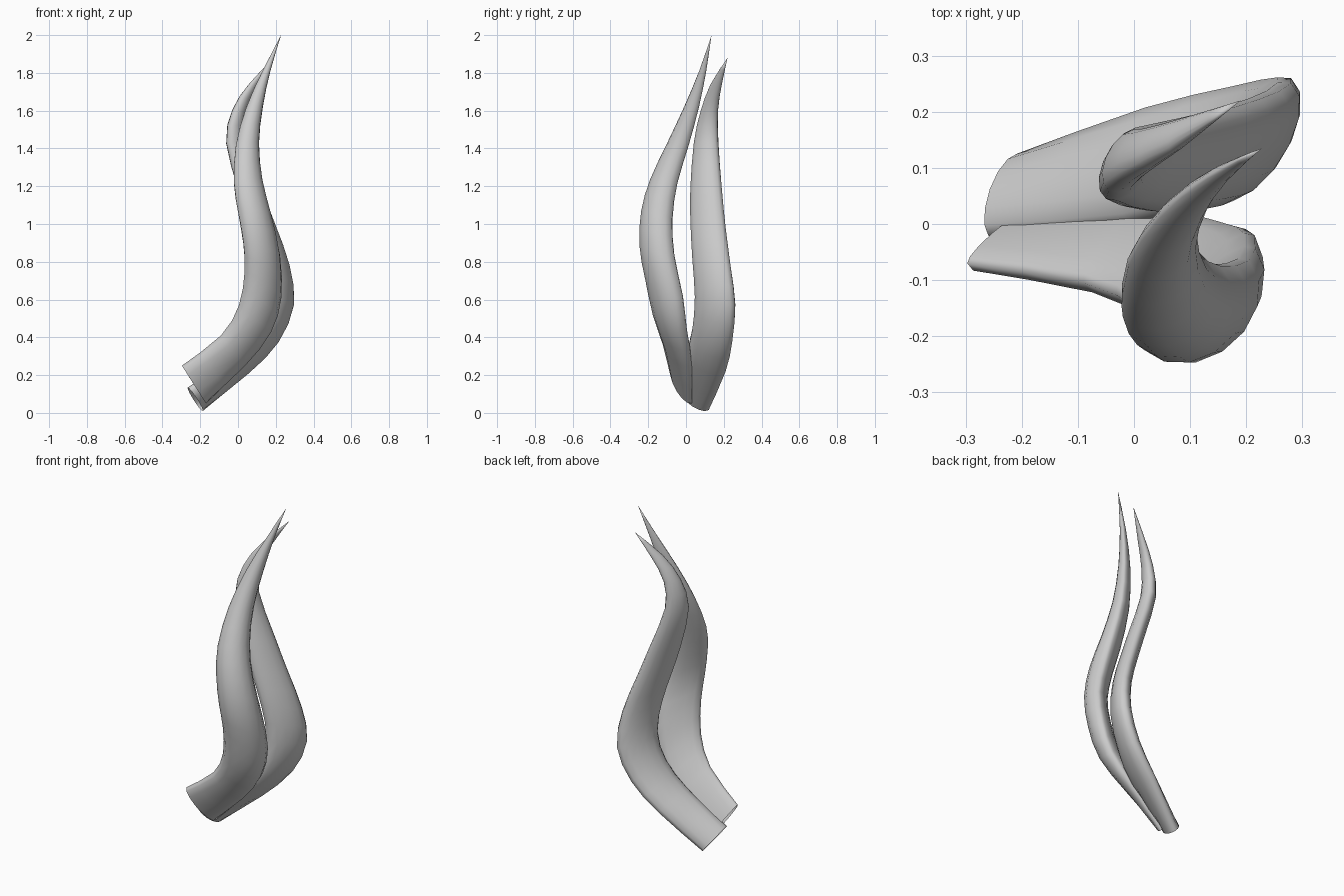
import bpy, bmesh, math
from mathutils import Vector

if "Cube" in bpy.data.objects:
    bpy.data.objects.remove(bpy.data.objects["Cube"])

ARC = 7    # faces across each side of a blade
SUB = 2    # steps between stations

# Stations: left rim xyz, right rim xyz, bulge on the outer side
front = [
    (-.297, -.07, .25, -.17, .03, .05, .045),
    (-.09, -.105, .41, .03, .03, .25, .065),
    (.005, -.15, .57, .165, .00, .43, .085),
    (.035, -.195, .75, .215, -.02, .61, .09),
    (.03, -.225, .90, .205, -.065, .83, .09),
    (.005, -.215, 1.06, .155, -.075, 1.03, .09),
    (-.02, -.165, 1.22, .115, -.05, 1.22, .08),
    (-.01, -.075, 1.42, .10, .01, 1.42, .065),
    (.045, .01, 1.62, .125, .065, 1.62, .045),
    (.13, .08, 1.81, .168, .105, 1.81, .023),
    (.228, .135, 2.0, .228, .135, 2.0, 0),
]
rear = [
    (-.26, -.02, .13, -.195, .12, .015, .05),
    (-.01, .00, .30, .035, .21, .22, .055),
    (.105, .035, .45, .195, .245, .38, .06),
    (.155, .05, .62, .28, .26, .57, .06),
    (.13, .035, .82, .26, .237, .77, .055),
    (.075, .025, 1.00, .185, .21, .98, .052),
    (.015, .025, 1.18, .11, .19, 1.18, .05),
    (-.05, .045, 1.43, .02, .17, 1.43, .045),
    (-.02, .08, 1.60, .03, .168, 1.60, .035),
    (.065, .13, 1.74, .10, .19, 1.74, .02),
    (.19, .22, 1.88, .19, .22, 1.88, 0),
]


def smooth_rows(rows):
    """Catmull-Rom steps between the stations."""
    out = []
    for i in range(len(rows) - 1):
        p0, p1, p2 = rows[max(i - 1, 0)], rows[i], rows[i + 1]
        p3 = rows[min(i + 2, len(rows) - 1)]
        for k in range(SUB):
            t = k / SUB
            out.append([.5 * (2 * b + (c - a) * t + (2 * a - 5 * b + 4 * c - d) * t * t
                              + (3 * b - a - 3 * c + d) * t ** 3)
                        for a, b, c, d in zip(p0, p1, p2, p3)])
    return out + [list(rows[-1])]


def blade(name, rows, back):
    """Flattened tube, open at the base, closing to a point.
    back is the bulge of the inner side as a share of the outer."""
    rows = smooth_rows(rows)
    left = [Vector(r[:3]) for r in rows]
    right = [Vector(r[3:6]) for r in rows]
    mid = [(a + b) / 2 for a, b in zip(left, right)]
    n = 2 * ARC
    bm = bmesh.new()
    rings = []
    for i in range(len(rows) - 1):
        chord = right[i] - left[i]
        tangent = mid[i + 1] - mid[max(i - 1, 0)]
        out = chord.cross(tangent).normalized()
        ring = []
        for k in range(n):
            a = 2 * math.pi * k / n
            bulge = rows[i][6] * math.sin(a) * (1 if k <= ARC else back)
            ring.append(bm.verts.new(mid[i] - chord * .5 * math.cos(a) + out * bulge))
        rings.append(ring)
    for a, b in zip(rings, rings[1:]):
        for k in range(n):
            j = (k + 1) % n
            bm.faces.new((a[k], a[j], b[j], b[k]))
    tip = bm.verts.new(mid[-1])
    for k in range(n):
        bm.faces.new((rings[-1][k], rings[-1][(k + 1) % n], tip))
    for f in bm.faces:
        f.smooth = True
    me = bpy.data.meshes.new(name)
    bm.to_mesh(me)
    bm.free()
    ob = bpy.data.objects.new(name, me)
    bpy.context.collection.objects.link(ob)
    return ob


blade("front_blade", front, .4)
blade("rear_blade", rear, .85)
